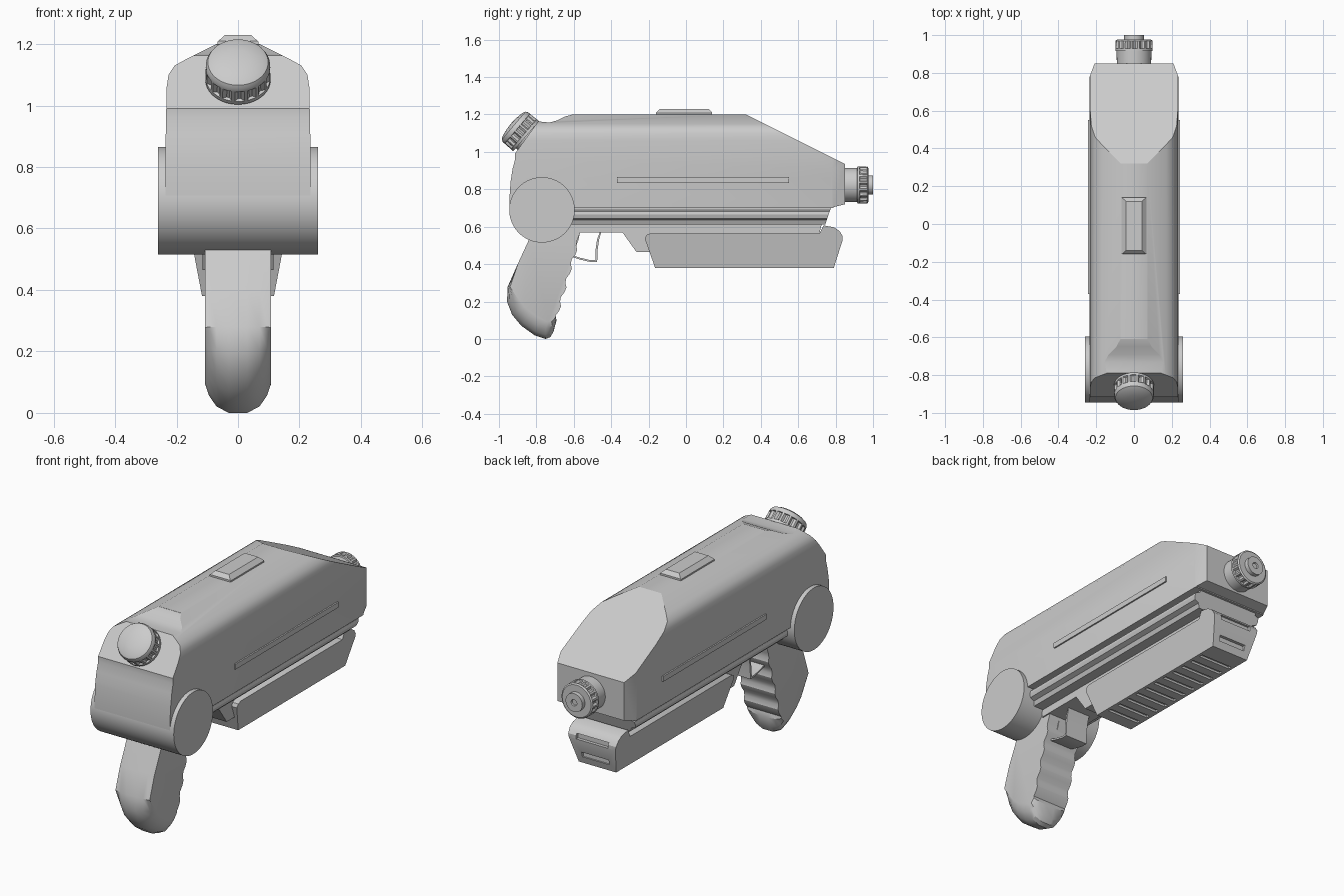
import bpy, bmesh, math
from mathutils import Vector, Matrix


def finish(name, bm, smooth=True):
    bmesh.ops.recalc_face_normals(bm, faces=bm.faces)
    me = bpy.data.meshes.new(name)
    bm.to_mesh(me)
    bm.free()
    ob = bpy.data.objects.new(name, me)
    bpy.context.collection.objects.link(ob)
    if smooth:
        shade(ob)
    return ob


def activate(ob):
    bpy.ops.object.select_all(action='DESELECT')
    ob.select_set(True)
    bpy.context.view_layer.objects.active = ob


def shade(ob, angle=28):
    activate(ob)
    bpy.ops.object.shade_smooth_by_angle(angle=math.radians(angle))


def loft(name, loops):
    """Closed solid through equal-length loops of 3D points."""
    bm = bmesh.new()
    rows = [[bm.verts.new(p) for p in lp] for lp in loops]
    n = len(rows[0])
    for a, b in zip(rows, rows[1:]):
        for i in range(n):
            j = (i + 1) % n
            bm.faces.new((a[i], a[j], b[j], b[i]))
    bm.faces.new(rows[0])
    bm.faces.new(rows[-1])
    return finish(name, bm)


def prism(name, pts, axis, lo, hi):
    """Extrude a 2D outline along an axis."""
    place = {'x': lambda p, t: (t, p[0], p[1]),
             'y': lambda p, t: (p[0], t, p[1]),
             'z': lambda p, t: (p[0], p[1], t)}[axis]
    return loft(name, [[place(p, t) for p in pts] for t in (lo, hi)])


def mirror(half):
    return half + [(-x, z) for x, z in reversed(half)]


def boxes(name, items):
    bm = bmesh.new()
    for c, s in items:
        bmesh.ops.create_cube(bm, size=1, matrix=Matrix.Translation(c) @ Matrix.Diagonal((*s, 1)))
    return finish(name, bm, False)


def cut(ob, tool, op):
    tool.hide_render = True
    mod = ob.modifiers.new("cut", 'BOOLEAN')
    mod.operation, mod.object, mod.solver = op, tool, 'EXACT'
    activate(ob)
    bpy.ops.object.modifier_apply(modifier=mod.name)
    bpy.data.objects.remove(tool)
    shade(ob)


def knob(name, base, axis, rows, seg=64):
    """Lathe with optional notches; rows are (radius, height, notch depth)."""
    rot = Vector(axis).to_track_quat('Z', 'Y').to_matrix()
    loops = []
    for r, h, d in rows:
        lp = []
        for i in range(seg):
            a = 2 * math.pi * i / seg
            rr = r - (d if i % 4 < 2 else 0)
            lp.append(Vector(base) + rot @ Vector((rr * math.cos(a), rr * math.sin(a), h)))
        loops.append(lp)
    return loft(name, loops)


# main shell: cross-section trimmed by side and top outlines
section = mirror([(0.235, 0.70), (0.236, 0.86), (0.232, 1.06), (0.226, 1.10),
                  (0.206, 1.13), (0.17, 1.15), (0.07, 1.20)])
body = prism("body_shell", section, 'y', -1.0, 0.95)
side = [(-0.61, 1.21), (-0.61, 1.199), (-0.65, 1.188), (-0.69, 1.168), (-0.73, 1.157), (-0.79, 1.163),
        (-0.915, 0.99), (-0.914, 0.96), (-0.927, 0.91), (-0.938, 0.84), (-0.944, 0.75),
        (-0.944, 0.68), (0.78, 0.68), (0.79, 0.705), (0.85, 0.72), (0.85, 0.935),
        (0.815, 0.953), (0.32, 1.20), (0.318, 1.21)]
cut(body, prism("side_cutter", side, 'x', -0.4, 0.4), 'INTERSECT')
top = [(-0.3, -1.1), (0.3, -1.1), (0.3, 0.64), (0.235, 0.78), (0.205, 0.86), (-0.205, 0.86),
       (-0.235, 0.78), (-0.3, 0.64)]
cut(body, prism("top_cutter", top, 'z', 0.5, 1.4), 'INTERSECT')

# rear pivot drum
knob("rear_drum", (-0.26, -0.77, 0.69), (1, 0, 0), [(0.175, 0, 0), (0.175, 0.52, 0)], 72)

# lower rail with raised lip, and narrow keel under it
rail = mirror([(0.19, 0.72), (0.19, 0.69), (0.214, 0.682), (0.218, 0.665), (0.212, 0.645),
               (0.185, 0.635), (0.175, 0.612)])
rail_ob = prism("lower_rail", rail, 'y', -0.75, 0.9)
cut(rail_ob, prism("rail_cutter", [(-0.75, 0.6), (0.74, 0.6), (0.785, 0.73), (-0.75, 0.73)],
                   'x', -0.4, 0.4), 'INTERSECT')
prism("keel", [(-0.62, 0.63), (-0.62, 0.57), (-0.34, 0.57), (-0.265, 0.465), (-0.18, 0.465),
               (-0.18, 0.55), (0.71, 0.55), (0.73, 0.63)], 'x', -0.115, 0.115)

# side trim strips
boxes("side_strips", [((s * 0.236, 0.09, 0.85), (0.016, 0.92, 0.03)) for s in (-1, 1)])

# top sight block
sight = mirror([(0.066, 1.18), (0.066, 1.208), (0.042, 1.23)])
sight_ob = prism("top_sight", sight, 'y', -0.2, 0.2)
cut(sight_ob, prism("sight_cutter", [(-0.16, 1.1), (-0.16, 1.21), (-0.13, 1.24), (0.11, 1.24),
                                     (0.14, 1.21), (0.14, 1.1)], 'x', -0.2, 0.2), 'INTERSECT')

# rear filler cap, tilted up and back
knob("rear_cap", (0, -0.855, 1.084), (0, -0.76, 0.65),
     [(0.085, -0.08, 0), (0.085, 0.0, 0), (0.106, 0.0, 0), (0.106, 0.015, 0), (0.106, 0.017, 0.01),
      (0.105, 0.06, 0.01), (0.105, 0.062, 0), (0.104, 0.075, 0), (0.098, 0.087, 0),
      (0.08, 0.096, 0), (0.04, 0.103, 0), (0.01, 0.105, 0)])

# front nozzle
knob("front_nozzle", (0, 0.78, 0.823), (0, 1, 0),
     [(0.09, 0, 0), (0.092, 0.135, 0), (0.099, 0.137, 0), (0.099, 0.148, 0), (0.099, 0.15, 0.01),
      (0.098, 0.188, 0.01), (0.098, 0.19, 0), (0.09, 0.196, 0), (0.052, 0.196, 0),
      (0.052, 0.22, 0), (0.018, 0.22, 0), (0.016, 0.212, 0)])

# pump fore-grip, narrowing downwards
pump_side = [(-0.22, 0.535), (-0.212, 0.555), (-0.19, 0.565), (0.715, 0.565), (0.735, 0.607),
             (0.79, 0.597), (0.82, 0.578), (0.838, 0.55), (0.838, 0.53), (0.79, 0.38), (-0.165, 0.38)]
pump = loft("pump_grip", [[(s * (0.117 + 0.19 * (min(z, 0.565) - 0.38)), y, z) for y, z in pump_side]
                          for s in (-1, 1)])
grooves = [((0, -0.08 + i * 0.075, 0.38), (0.2, 0.022, 0.024)) for i in range(11)]
grooves += [((0, 0.815, 0.435), (0.17, 0.04, 0.03)), ((0, 0.835, 0.545), (0.2, 0.03, 0.03))]
cut(pump, boxes("groove_cutter", grooves), 'DIFFERENCE')

# pistol grip: (y, z, pull of the outer edge toward the grip core)
grip = [(-0.80, 0.62, 0), (-0.84, 0.53, 0), (-0.90, 0.40, 0), (-0.953, 0.28, 0.06), (-0.957, 0.20, 0.28),
        (-0.93, 0.13, 0.36), (-0.88, 0.07, 0.4), (-0.81, 0.02, 0.4), (-0.75, 0.0, 0.38),
        (-0.725, 0.01, 0.35), (-0.708, 0.04, 0.25), (-0.692, 0.10, 0.1)]
for k in range(17):  # finger waves up the front strap
    t = k / 16
    grip.append((-0.69 + 0.115 * t + 0.009 * math.sin(t * 8 * math.pi - 1.0), 0.125 + 0.40 * t, 0))
grip += [(-0.565, 0.57, 0), (-0.565, 0.62, 0)]
core = (-0.75, 0.25)
loft("pistol_grip", [[(x, y + (core[0] - y) * w * f, z + (core[1] - z) * w * f) for y, z, f in grip]
                     for x, w in ((-0.107, 1), (-0.095, 0.6), (-0.07, 0.22), (-0.03, 0),
                                  (0.03, 0), (0.07, 0.22), (0.095, 0.6), (0.107, 1))])

# trigger guard strap and trigger
path = [(-0.63, 0.445), (-0.57, 0.425), (-0.51, 0.411), (-0.475, 0.411), (-0.472, 0.48),
        (-0.465, 0.53), (-0.45, 0.58)]
inner = [(-0.458, 0.58), (-0.476, 0.53), (-0.483, 0.48), (-0.485, 0.421), (-0.51, 0.421),
         (-0.57, 0.435), (-0.63, 0.455)]
prism("trigger_guard", path + inner, 'x', -0.07, 0.07)
prism("trigger", [(-0.62, 0.6), (-0.62, 0.5), (-0.59, 0.49), (-0.575, 0.53), (-0.56, 0.6)],
      'x', -0.04, 0.04)
